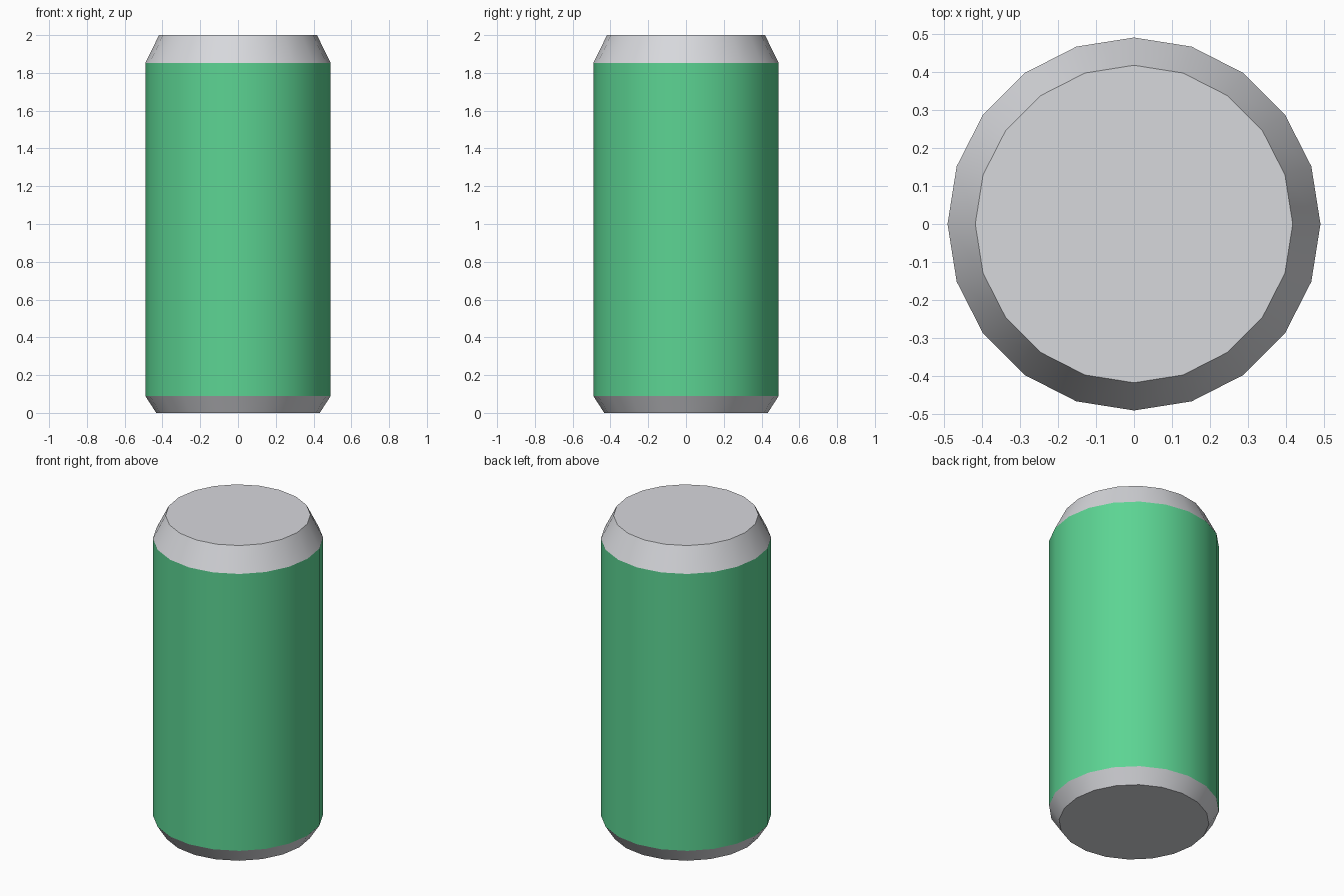
import bpy
import bmesh
from math import cos, sin, tau

cube = bpy.data.objects.get("Cube")
if cube:
    bpy.data.objects.remove(cube, do_unlink=True)

SIDES = 20


def make_material(name, rgb):
    mat = bpy.data.materials.new(name)
    mat.use_nodes = True
    color = (*rgb, 1.0)
    mat.diffuse_color = color
    mat.node_tree.nodes["Principled BSDF"].inputs["Base Color"].default_value = color
    return mat


def make_section(name, low, high, mat, cap=None):
    """Ring of smooth side faces between two (radius, z) pairs, with an optional flat cap."""
    bm = bmesh.new()
    rings = []
    for radius, z in (low, high):
        angles = [tau * i / SIDES for i in range(SIDES)]
        rings.append([bm.verts.new((radius * cos(a), radius * sin(a), z)) for a in angles])
    bottom, top = rings
    for i in range(SIDES):
        j = (i + 1) % SIDES
        bm.faces.new((bottom[i], bottom[j], top[j], top[i])).smooth = True
    if cap == "top":
        lid = bm.faces.new(top)
    elif cap == "bottom":
        lid = bm.faces.new(bottom[::-1])
    if cap:
        for edge in lid.edges:
            edge.smooth = False
    mesh = bpy.data.meshes.new(name)
    bm.to_mesh(mesh)
    bm.free()
    mesh.materials.append(mat)
    obj = bpy.data.objects.new(name, mesh)
    bpy.context.collection.objects.link(obj)
    return obj


green = make_material("can_green", (0.107, 0.658, 0.292))
metal = make_material("light_metal", (0.679, 0.686, 0.716))

# Profile points, from the base to the lid
base, body_low, body_high, lid = (0.433, 0.0), (0.491, 0.09), (0.491, 1.853), (0.418, 2.0)

# Tapered base, straight painted body and tapered lid
make_section("can_base", base, body_low, metal, cap="bottom")
make_section("can_body", body_low, body_high, green)
make_section("can_lid", body_high, lid, metal, cap="top")
